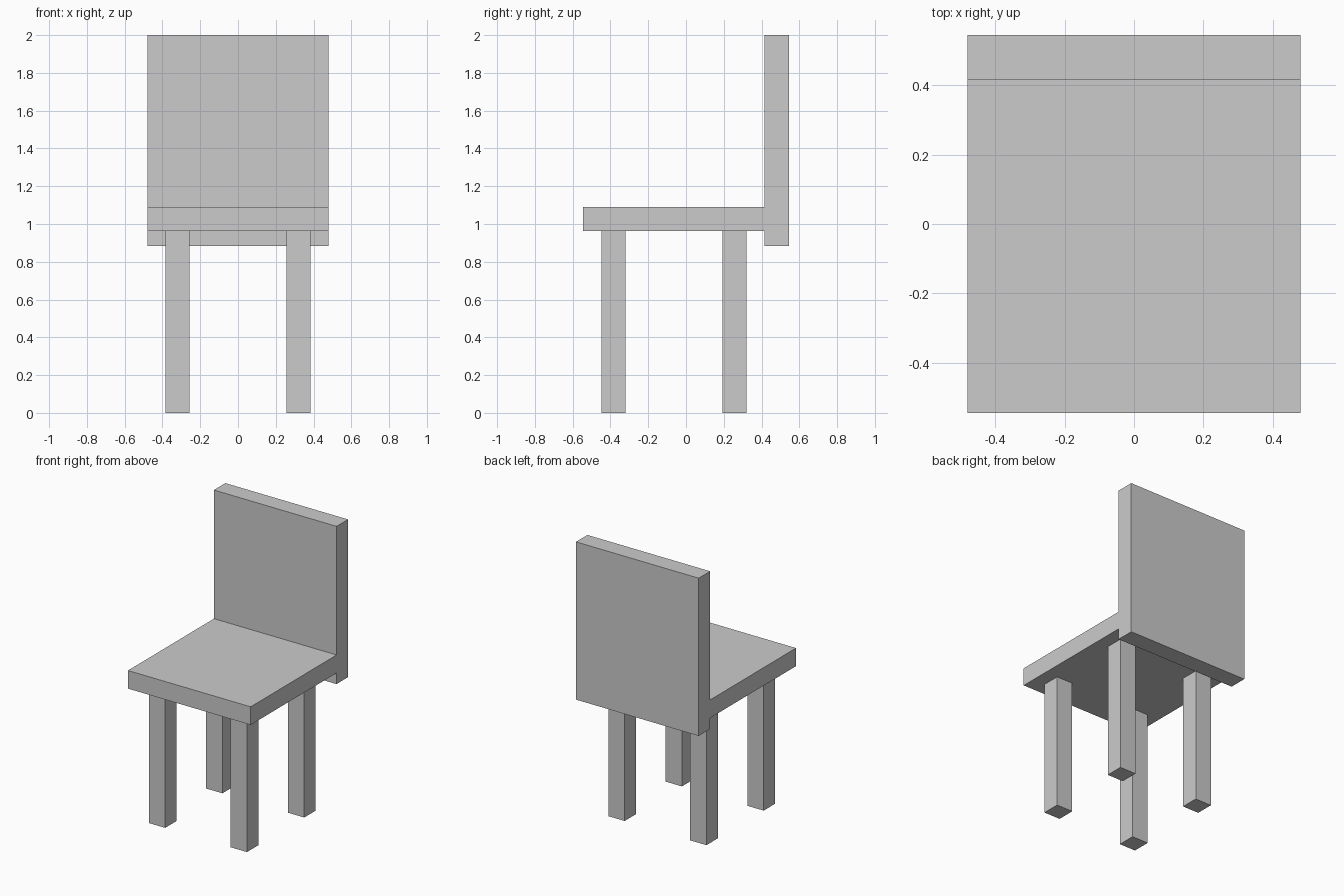
import bpy

if "Cube" in bpy.data.objects:
    bpy.data.objects.remove(bpy.data.objects["Cube"])


def box(name, lo, hi):
    """Axis-aligned box between two corners, with its real size in the mesh."""
    centre = [(a + b) / 2 for a, b in zip(lo, hi)]
    bpy.ops.mesh.primitive_cube_add(size=1, location=centre)
    obj = bpy.context.object
    obj.name = name
    obj.scale = [b - a for a, b in zip(lo, hi)]
    bpy.ops.object.transform_apply(location=False, rotation=False, scale=True)
    return obj


HALF_WIDTH = 0.48
FRONT, BACK = -0.544, 0.544
THICK = 0.128
SEAT_BOTTOM = 0.962
BACK_FACE = BACK - THICK

# Seat slab, butting against the backrest
box("seat", (-HALF_WIDTH, FRONT, SEAT_BOTTOM),
    (HALF_WIDTH, BACK_FACE, SEAT_BOTTOM + THICK))

# Backrest, hanging slightly below the seat
box("backrest", (-HALF_WIDTH, BACK_FACE, 0.884), (HALF_WIDTH, BACK, 2.0))

# Four square legs, inset from the seat edges
seat_mid = (FRONT + BACK_FACE) / 2
h = THICK / 2
for row, sy in (("front", -1), ("back", 1)):
    for side, sx in (("left", -1), ("right", 1)):
        x, y = sx * 0.32, seat_mid + sy * 0.32
        box(f"{row}_{side}_leg", (x - h, y - h, 0), (x + h, y + h, SEAT_BOTTOM))
